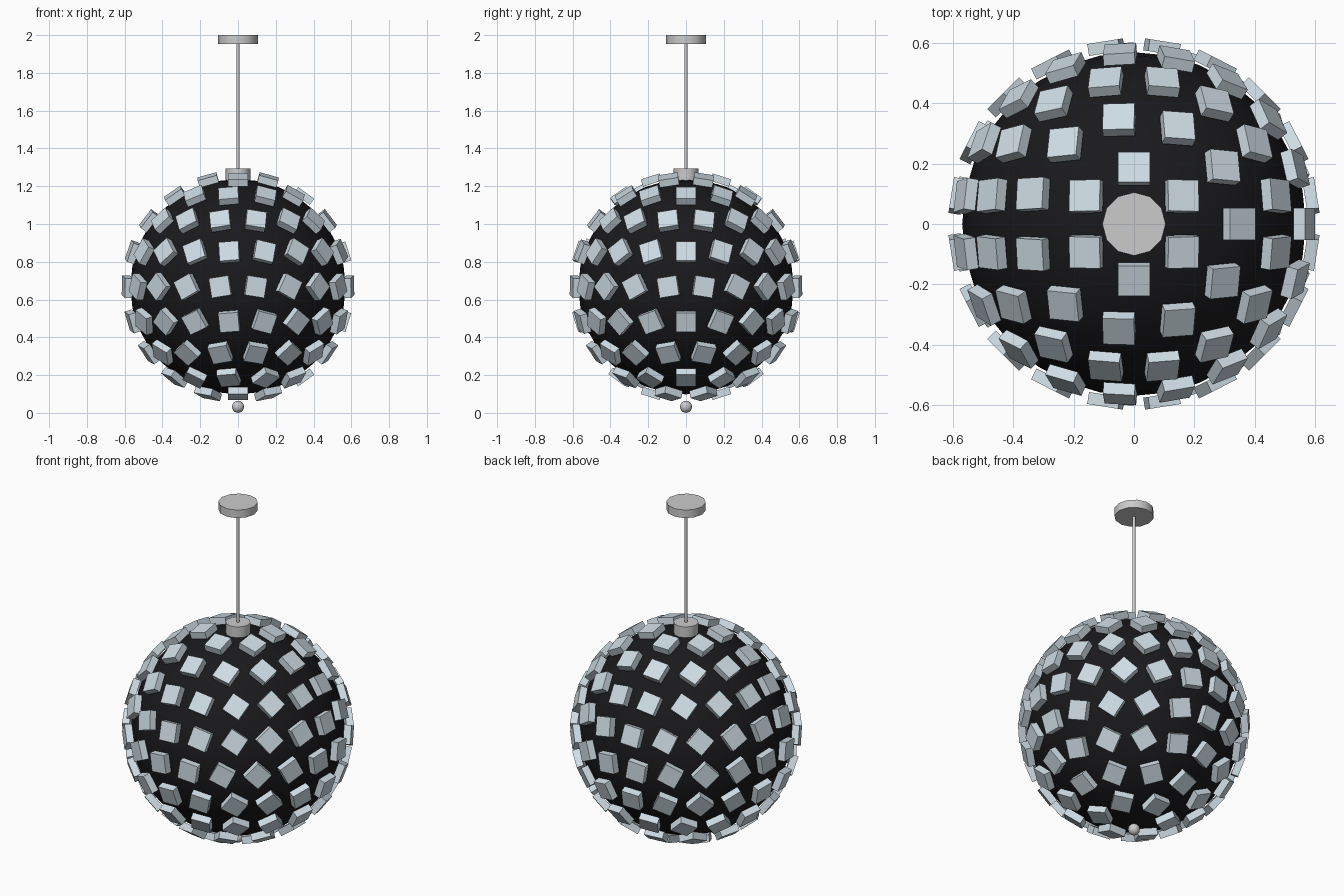
import bpy, math
from mathutils import Vector

if "Cube" in bpy.data.objects:
    bpy.data.objects.remove(bpy.data.objects["Cube"])

CENTRE = Vector((0, 0, 0.668))
R_BALL = 0.57


def material(name, rgb):
    m = bpy.data.materials.new(name)
    m.diffuse_color = (*rgb, 1)
    m.use_nodes = True
    m.node_tree.nodes["Principled BSDF"].inputs["Base Color"].default_value = m.diffuse_color
    return m


BLACK = material("black", (0.01, 0.01, 0.012))
MIRROR = material("mirror", (0.62, 0.72, 0.78))
METAL = material("metal", (0.55, 0.55, 0.58))


def finish(name, mat):
    ob = bpy.context.object
    ob.name = name
    ob.data.materials.append(mat)
    bpy.ops.object.shade_smooth_by_angle(angle=math.radians(35))
    return ob


def cylinder(name, r, z0, z1, sides):
    bpy.ops.mesh.primitive_cylinder_add(vertices=sides, radius=r, depth=z1 - z0,
                                        location=(0, 0, (z0 + z1) / 2))
    return finish(name, METAL)


def sphere(name, r, loc, seg, rings, mat):
    bpy.ops.mesh.primitive_uv_sphere_add(segments=seg, ring_count=rings,
                                         radius=r, location=loc)
    return finish(name, mat)


# Core ball, hanging hardware and bottom finial
sphere("core_ball", R_BALL, CENTRE, 32, 16, BLACK)
cylinder("ceiling_plate", 0.105, 1.953, 2.0, 12)
cylinder("hanging_rod", 0.008, 1.25, 1.96, 12)
cylinder("top_cap", 0.066, 1.222, 1.295, 12)
sphere("bottom_finial", 0.032, (0, 0, 0.032), 16, 8, METAL)

# Mirror tiles: nine latitude rows, alternate rows shifted by half a step
SIZE, THICK = 0.105, 0.04
verts, faces = [], []
for row in range(9):
    lat = math.radians(-72 + 18 * row)
    count = int(20 * math.cos(lat) + 1e-6)
    shift = 0.5 if row % 2 == 0 else 0
    for k in range(count):
        a = 2 * math.pi * (k + shift) / count
        n = Vector((math.cos(lat) * math.cos(a), math.cos(lat) * math.sin(a), math.sin(lat)))
        q = Vector((0, 0, 1)).rotation_difference(n)
        b = len(verts)
        for h in (0.574, 0.574 + THICK):
            for x, y in ((-1, -1), (1, -1), (1, 1), (-1, 1)):
                verts.append(CENTRE + q @ Vector((x * SIZE / 2, y * SIZE / 2, h)))
        faces += [(b + 3, b + 2, b + 1, b), (b + 4, b + 5, b + 6, b + 7)]
        faces += [(b + i, b + (i + 1) % 4, b + 4 + (i + 1) % 4, b + 4 + i) for i in range(4)]
mesh = bpy.data.meshes.new("mirror_tiles")
mesh.from_pydata(verts, [], faces)
mesh.materials.append(MIRROR)
bpy.context.collection.objects.link(bpy.data.objects.new("mirror_tiles", mesh))
